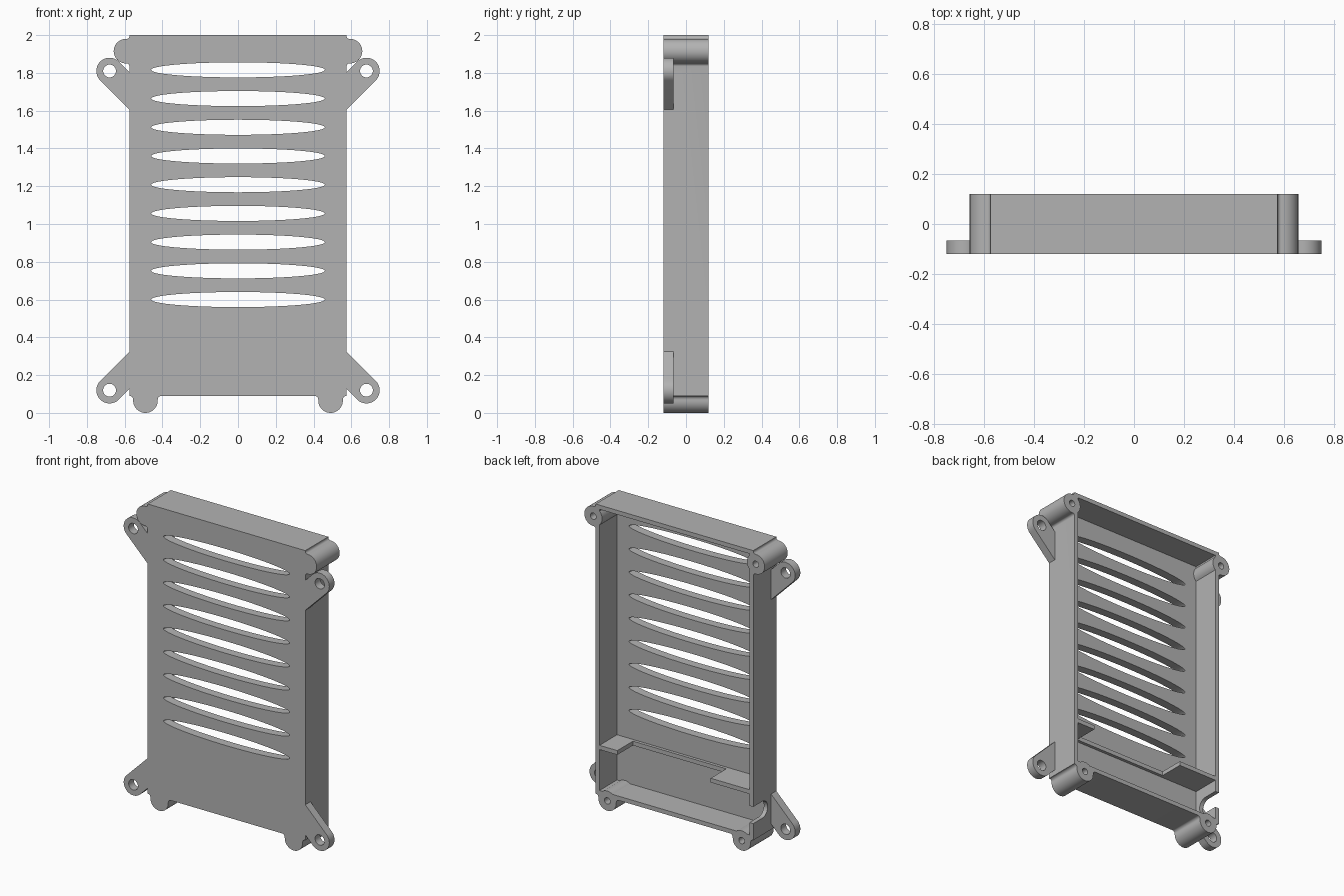
import bpy, bmesh
from math import cos, sin, pi, radians

if "Cube" in bpy.data.objects:
    bpy.data.objects.remove(bpy.data.objects["Cube"])

FRONT, BACK, PLATE = -0.12, 0.12, -0.063    # front face, rear rim, inside of the plate
HALF_W, LOW, HIGH, WALL = 0.575, 0.09, 2.0, 0.028

grey = bpy.data.materials.new("plain grey")
grey.use_nodes = True
grey.diffuse_color = (0.45, 0.45, 0.45, 1)
grey.node_tree.nodes["Principled BSDF"].inputs["Base Color"].default_value = (0.45, 0.45, 0.45, 1)


def prism(name, outline, y0, y1):
    """Extrude an (x, z) outline from y0 to y1."""
    bm = bmesh.new()
    face = bm.faces.new([bm.verts.new((x, y0, z)) for x, z in outline])
    out = bmesh.ops.extrude_face_region(bm, geom=[face])
    verts = [v for v in out["geom"] if isinstance(v, bmesh.types.BMVert)]
    bmesh.ops.translate(bm, verts=verts, vec=(0, y1 - y0, 0))
    bmesh.ops.recalc_face_normals(bm, faces=bm.faces)
    mesh = bpy.data.meshes.new(name)
    bm.to_mesh(mesh)
    bm.free()
    mesh.materials.append(grey)
    obj = bpy.data.objects.new(name, mesh)
    bpy.context.scene.collection.objects.link(obj)
    return obj


def box(name, x0, x1, y0, y1, z0, z1):
    return prism(name, [(x0, z0), (x1, z0), (x1, z1), (x0, z1)], y0, y1)


def arc(cx, cz, rx, rz, start=0, end=360, n=48):
    full = end - start == 360
    steps = n if full else n + 1
    angles = [radians(start + (end - start) * i / n) for i in range(steps)]
    return [(cx + rx * cos(a), cz + rz * sin(a)) for a in angles]


def combine(target, tool, operation):
    """Bake one boolean into the target and discard the tool."""
    mod = target.modifiers.new(operation, "BOOLEAN")
    mod.operation, mod.object, mod.solver = operation, tool, "EXACT"
    graph = bpy.context.evaluated_depsgraph_get()
    mesh = bpy.data.meshes.new_from_object(target.evaluated_get(graph))
    target.modifiers.clear()
    target.data = mesh
    bpy.data.objects.remove(tool)


def neck(r, depth, f):
    """Boss neck with concave flares, as (along, outward) points."""
    flare = [(r + f - f * cos(a), f - f * sin(a)) for a in [pi / 2 * i / 6 for i in range(7)]]
    side = [(r + f, -0.015)] + flare[::-1] + [(r, depth)]
    return side + [(-a, o) for a, o in side[::-1]]


# Open-backed tray
case = box("case", -HALF_W, HALF_W, FRONT, BACK, LOW, HIGH)
combine(case, box("cavity", WALL - HALF_W, HALF_W - WALL, PLATE, BACK + 0.1,
                  LOW + WALL, HIGH - WALL), "DIFFERENCE")

# Divider shelf: low ridge across the plate with a deep ledge at each side
inner = HALF_W - WALL / 2
for x0, x1, depth in [(-inner, -0.264, BACK), (0.417, inner, BACK), (-0.3, 0.45, PLATE + 0.02)]:
    combine(case, box("shelf", x0, x1, PLATE - 0.02, depth, 0.388, 0.416), "UNION")

# Screw bosses and slanted mounting straps, mirrored left and right
R, EAR = 0.065, 0.07
for s in (-1, 1):
    top, bottom = (s * 0.593, 1.915), (s * 0.49, R)
    necks = [[(s * (HALF_W + o), 1.915 + a) for a, o in neck(R, 0.018, 0.015)],
             [(s * 0.49 + a, LOW - o) for a, o in neck(R, 0.025, 0.019)]]
    for (cx, cz), outline in zip((top, bottom), necks):
        combine(case, prism("neck", outline, FRONT, BACK), "UNION")
        combine(case, prism("boss", arc(cx, cz, R, R), FRONT, BACK), "UNION")
        combine(case, prism("screw_hole", arc(cx, cz, 0.021, 0.021, n=24),
                            BACK - 0.18, BACK + 0.1), "DIFFERENCE")
    for cz, up in ((0.12, 1), (1.81, -1)):
        strap = arc(0.68, 0, EAR, EAR, -135, 45, 32)
        root = 0.555
        for i in (-1, 0):
            x, z = strap[i]
            end = (root, z + x - root)
            strap.insert(len(strap) if i else 0, end)
        outline = [(s * x, cz + up * z) for x, z in strap]
        combine(case, prism("strap", outline, FRONT, -0.066), "UNION")
        combine(case, prism("strap_hole", arc(s * 0.68, cz, 0.034, 0.034, n=32),
                            FRONT - 0.1, 0), "DIFFERENCE")

# Vent slots
for i in range(9):
    combine(case, prism("vent", arc(0, 0.6 + 0.152 * i, 0.46, 0.04, n=64),
                        FRONT - 0.1, PLATE + 0.01), "DIFFERENCE")

# Cable notch in one side wall, open to the rear
notch_z, notch_r = 0.255, 0.055
x0, x1 = -HALF_W - 0.05, WALL - HALF_W + 0.02
notch = prism("notch", arc(0.025, notch_z, notch_r, notch_r, 90, 270, 24)
              + [(BACK + 0.1, notch_z - notch_r), (BACK + 0.1, notch_z + notch_r)], x0, x1)
for v in notch.data.vertices:
    v.co.x, v.co.y = v.co.y, v.co.x
notch.data.flip_normals()
combine(case, notch, "DIFFERENCE")

# Smooth the curved walls, keep edges sharp
bpy.ops.object.select_all(action="DESELECT")
case.select_set(True)
bpy.context.view_layer.objects.active = case
bpy.ops.object.shade_smooth_by_angle(angle=radians(30))
